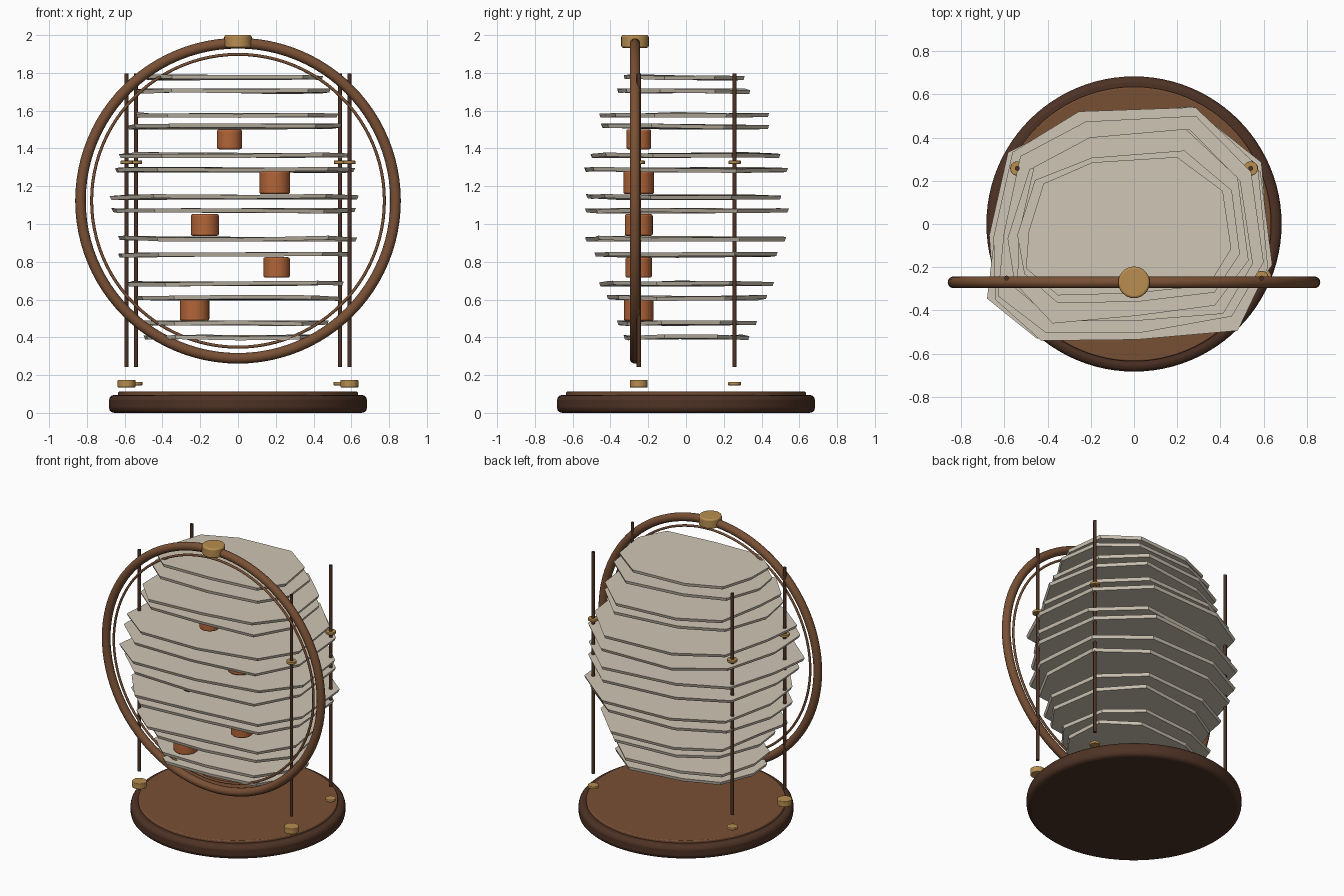
import bpy, bmesh, math, random

if "Cube" in bpy.data.objects:
    bpy.data.objects.remove(bpy.data.objects["Cube"])

random.seed(4)

def material(name, rgb):
    m = bpy.data.materials.new(name)
    m.diffuse_color = (*rgb, 1)
    m.use_nodes = True
    m.node_tree.nodes["Principled BSDF"].inputs["Base Color"].default_value = m.diffuse_color
    return m

DARK = material("dark_wood", (0.075, 0.032, 0.018))
WOOD = material("wood", (0.19, 0.08, 0.035))
BRASS = material("brass", (0.48, 0.27, 0.08))
CLAY = material("clay", (0.45, 0.13, 0.04))
PAPER = material("paper", (0.62, 0.56, 0.46))

def finish(name, mat, smooth=True):
    o = bpy.context.object
    o.name = name
    o.data.materials.append(mat)
    if smooth:
        bpy.ops.object.shade_smooth_by_angle(angle=math.radians(35))
    return o

def drum(name, x, y, z0, z1, r, mat, bevel=0.0, sides=32):
    bpy.ops.mesh.primitive_cylinder_add(vertices=sides, radius=r, depth=z1 - z0,
                                        location=(x, y, (z0 + z1) / 2))
    o = bpy.context.object
    if bevel:
        b = o.modifiers.new("bevel", 'BEVEL')
        b.width, b.segments, b.limit_method = bevel, 3, 'ANGLE'
        b.angle_limit = math.radians(40)
    return finish(name, mat)

def ring(name, major, minor):
    bpy.ops.mesh.primitive_torus_add(major_radius=major, minor_radius=minor,
                                     major_segments=96, minor_segments=14,
                                     location=(0, -0.27, 1.123),
                                     rotation=(math.pi / 2, 0, 0))
    finish(name, WOOD)

# base
drum("base", 0, 0, 0, 0.095, 0.683, DARK, 0.028, 96)
drum("base_top", 0, 0, 0.09, 0.112, 0.635, WOOD, 0.006, 96)

# upright hoops and top cap
ring("outer_hoop", 0.834, 0.028)
ring("inner_hoop", 0.775, 0.008)
drum("hoop_cap", 0, -0.27, 1.933, 2.0, 0.073, BRASS, 0.01)

# corner rods with collars and feet
for side, sx in (("left", -1), ("right", 1)):
    for end, x, y, fr, fh in (("front", 0.59, -0.25, 0.047, 0.02), ("back", 0.54, 0.257, 0.034, 0.009)):
        tag = f"{end}_{side}"
        drum("rod_" + tag, sx * x, y, 0.243, 1.797, 0.011, DARK, 0, 16)
        drum("collar_" + tag, sx * x, y, 1.318, 1.335, 0.033, BRASS, 0.003)
        drum("foot_" + tag, sx * x, y, 0.155 - fh, 0.155 + fh, fr, BRASS, 0.004)

# clay drums between the slabs
for i, (x, z, r, h) in enumerate(((-0.045, 1.448, 0.066, 0.105), (0.195, 1.22, 0.081, 0.122),
                                  (-0.175, 0.995, 0.074, 0.115), (0.205, 0.77, 0.07, 0.108),
                                  (-0.23, 0.545, 0.078, 0.116))):
    drum(f"clay_drum_{i}", x, -0.25, z - h / 2, z + h / 2, r, CLAY, 0.01)

# irregular ten-sided slab outline
OUTLINE = [(0.59, 0.27), (0.30, 0.545), (-0.24, 0.49), (-0.56, 0.33), (-0.66, -0.05),
           (-0.66, -0.34), (-0.44, -0.53), (0.02, -0.52), (0.48, -0.46), (0.645, -0.19)]

def fit(vals, lo, hi):
    a, b = min(vals), max(vals)
    return [lo + (v - a) / (b - a) * (hi - lo) for v in vals]

# stacked slabs: height, x range, y range
SLABS = [(1.776, -.50, .45, -.33, .31), (1.703, -.54, .49, -.365, .34), (1.577, -.54, .53, -.46, .44),
         (1.516, -.585, .55, -.45, .44), (1.365, -.63, .60, -.505, .50), (1.287, -.65, .62, -.54, .54),
         (1.143, -.68, .64, -.53, .505), (1.07, -.67, .625, -.535, .545), (.923, -.635, .63, -.535, .53),
         (.838, -.635, .59, -.485, .485), (.685, -.585, .56, -.46, .465), (.61, -.54, .54, -.42, .43),
         (.474, -.51, .48, -.365, .375), (.40, -.50, .45, -.33, .335)]
for i, (z, x0, x1, y0, y1) in enumerate(SLABS):
    jit = [random.uniform(0.96, 1.04) for _ in OUTLINE]
    xs = fit([p[0] * j for p, j in zip(OUTLINE, jit)], x0, x1)
    ys = fit([p[1] * j for p, j in zip(OUTLINE, jit)], y0, y1)
    wob = [random.uniform(-0.006, 0.006) for _ in OUTLINE]
    bm = bmesh.new()
    top = [bm.verts.new((x, y, z + 0.01 + w)) for x, y, w in zip(xs, ys, wob)]
    bot = [bm.verts.new((x * 0.985, y * 0.985, z - 0.011 + w)) for x, y, w in zip(xs, ys, wob)]
    bm.faces.new(top)
    bm.faces.new(bot[::-1])
    for k in range(10):
        n = (k + 1) % 10
        bm.faces.new((top[k], bot[k], bot[n], top[n]))
    me = bpy.data.meshes.new(f"slab_{i}")
    bm.to_mesh(me)
    bm.free()
    me.materials.append(PAPER)
    bpy.context.collection.objects.link(bpy.data.objects.new(f"slab_{i}", me))
